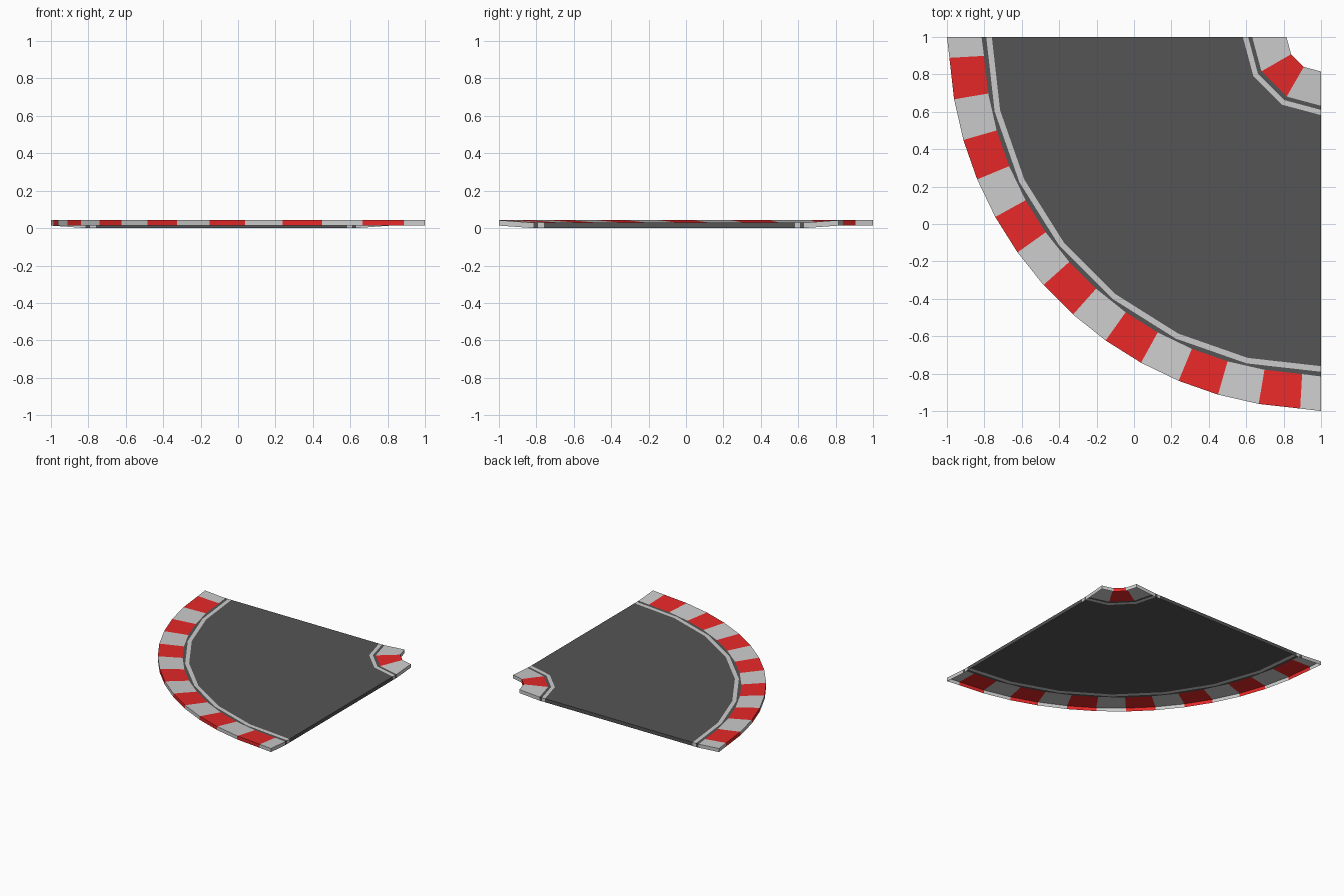
import bpy, bmesh, math

if "Cube" in bpy.data.objects:
    bpy.data.objects.remove(bpy.data.objects["Cube"])

T = 0.029          # height of the skirt round the hollow tile
RISE = 0.0135      # lift at the raised edge of a kerb


def material(name, c):
    m = bpy.data.materials.new(name)
    m.diffuse_color = (*c, 1)
    m.use_nodes = True
    m.node_tree.nodes["Principled BSDF"].inputs["Base Color"].default_value = m.diffuse_color
    return m


ASPHALT = material("asphalt", (0.09, 0.09, 0.09))
RED = material("red_paint", (0.8, 0.021, 0.021))
PALE = material("pale_paint", (0.57, 0.57, 0.57))


def polar(r, deg, z=0.0):
    # the corner turns about the point (1, 1)
    a = math.radians(deg)
    return (1 - r * math.cos(a), 1 - r * math.sin(a), z)


def arc(r, n):
    return [polar(r, 90 * i / n) for i in range(n + 1)]


def on_rim(p, q):
    # tile ends and raised kerb edges carry a skirt
    return (min(p[0], q[0]) > 0.9999 or min(p[1], q[1]) > 0.9999
            or min(p[2], q[2]) > RISE / 2)


def add_panel(bm, outline, slot=0):
    # upward facing top with a skirt along the rim, open underneath
    hi = [bm.verts.new((x, y, z + T)) for x, y, z in outline]
    faces = [bm.faces.new(hi)]
    for i, p in enumerate(outline):
        j = (i + 1) % len(outline)
        q = outline[j]
        if on_rim(p, q):
            faces.append(bm.faces.new((bm.verts.new(p), bm.verts.new(q), hi[j], hi[i])))
    for f in faces:
        f.material_index = slot


def finish(name, bm, mats):
    bmesh.ops.remove_doubles(bm, verts=bm.verts, dist=1e-5)
    me = bpy.data.meshes.new(name)
    bm.to_mesh(me)
    bm.free()
    for m in mats:
        me.materials.append(m)
    ob = bpy.data.objects.new(name, me)
    bpy.context.collection.objects.link(ob)


def band(name, outer, inner, mat):
    bm = bmesh.new()
    add_panel(bm, outer + inner[::-1])
    finish(name, bm, [mat])


def kerb(name, angles, flat_r, high_r):
    # alternating pale and red stripes, tilted up away from the road
    bm = bmesh.new()
    for i in range(len(angles) - 1):
        a, b = angles[i], angles[i + 1]
        quad = [polar(flat_r(a), a), polar(high_r(a), a, RISE),
                polar(high_r(b), b, RISE), polar(flat_r(b), b)]
        if high_r(a) < flat_r(a):
            quad.reverse()
        add_panel(bm, quad, i % 2)
    finish(name, bm, [PALE, RED])


def cut_radius(end, mid):
    return lambda a: end if a in (0, 90) else mid


# the outer kerb has half stripes at both ends
outer_angles = [0] + [90 * (i + 0.5) / 14 for i in range(14)] + [90]
flat_outer = cut_radius(1.815, 1.805)
outer_seam = [polar(flat_outer(a), a) for a in outer_angles]

# kerbs
kerb("outer_kerb", outer_angles, flat_outer, cut_radius(2.0, 1.99))
kerb("inner_kerb", [0, 30, 60, 90], lambda a: 0.368, lambda a: 0.185)

# flat road, edge lines and the dark margins beside the kerbs
band("outer_margin", outer_seam, arc(1.79, 7), ASPHALT)
band("outer_line", arc(1.79, 7), arc(1.76, 7), PALE)
band("road", arc(1.76, 7), arc(0.418, 3), ASPHALT)
band("inner_line", arc(0.418, 3), arc(0.39, 3), PALE)
band("inner_margin", arc(0.39, 3), arc(0.368, 3), ASPHALT)
